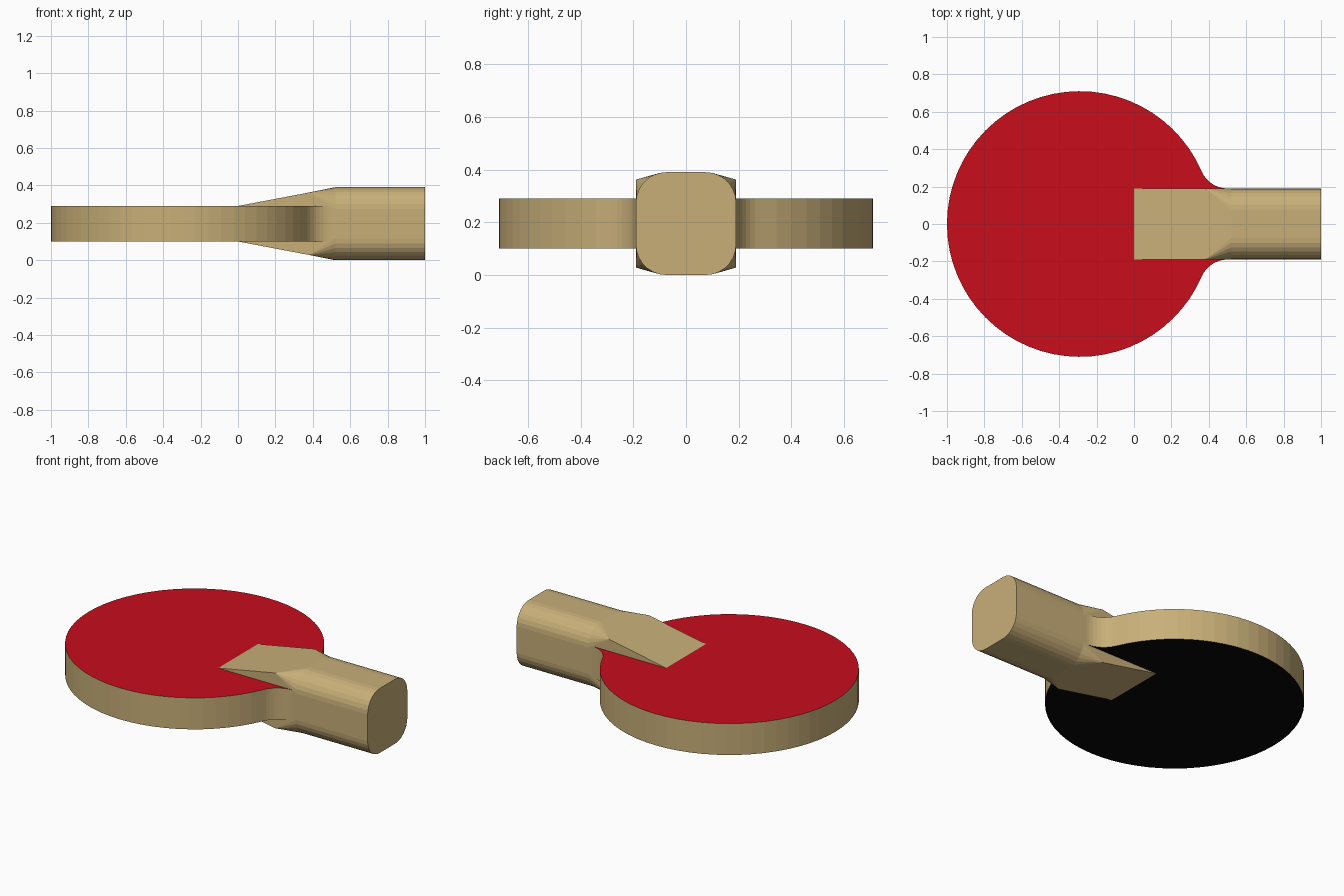
import bpy, bmesh, math

if "Cube" in bpy.data.objects:
    bpy.data.objects.remove(bpy.data.objects["Cube"])


def material(name, color):
    m = bpy.data.materials.new(name)
    m.diffuse_color = color
    m.use_nodes = True
    m.node_tree.nodes["Principled BSDF"].inputs["Base Color"].default_value = m.diffuse_color
    return m


wood = material("wood", (0.58, 0.43, 0.19, 1))
red = material("red_rubber", (0.58, 0.004, 0.012, 1))
black = material("black_rubber", (0.002, 0.002, 0.002, 1))


def finish(bm, name, mats):
    bmesh.ops.recalc_face_normals(bm, faces=bm.faces[:])
    me = bpy.data.meshes.new(name)
    bm.to_mesh(me)
    bm.free()
    for m in mats:
        me.materials.append(m)
    ob = bpy.data.objects.new(name, me)
    bpy.context.collection.objects.link(ob)
    return ob


# Blade: disc outline with concave fillets running into the neck
W, R, CX, FX, FR = 0.19, 0.71, -0.29, 0.50, 0.15
FY = W + FR
tangent = math.atan2(FY, FX - CX)
half = [(FX, W)]
for i in range(1, 8):
    start, end = -math.pi / 2, tangent - math.pi
    a = start + (end - start) * i / 8
    half.append((FX + FR * math.cos(a), FY + FR * math.sin(a)))
for i in range(29):
    a = tangent + (math.pi - tangent) * i / 28
    half.append((CX + R * math.cos(a), R * math.sin(a)))
outline = half + [(x, -y) for x, y in reversed(half[:-1])]

bm = bmesh.new()
low = [bm.verts.new((x, y, 0.10)) for x, y in outline]
high = [bm.verts.new((x, y, 0.29)) for x, y in outline]
n = len(outline)
for i in range(n):
    j = (i + 1) % n
    bm.faces.new((low[i], low[j], high[j], high[i]))
bm.faces.new(high).material_index = 1
bm.faces.new(low[::-1]).material_index = 2
finish(bm, "blade", [wood, red, black])

# Handle: rounded bar whose corners fan into a sharp-edged wedge
H, ZC, CR, SEG = 0.195, 0.195, 0.115, 7
signs = [(1, 1), (-1, 1), (-1, -1), (1, -1)]
bm = bmesh.new()


def rect(x, h):
    return [bm.verts.new((x, sy * W, ZC + sz * h)) for sy, sz in signs]


def rounded(x):
    corners = []
    for k, (sy, sz) in enumerate(signs):
        arc = []
        for i in range(SEG + 1):
            a = math.pi / 2 * (k + i / SEG)
            arc.append(bm.verts.new((x, sy * (W - CR) + CR * math.cos(a),
                                     ZC + sz * (H - CR) + CR * math.sin(a))))
        corners.append(arc)
    return corners


tip, shoulder = rect(0.0, 0.095), rect(0.38, 0.167)
neck, butt = rounded(0.52), rounded(1.0)
for k in range(4):
    m = (k + 1) % 4
    # Flat wedge sides and the flats continuing to the bar
    bm.faces.new((tip[k], tip[m], shoulder[m], shoulder[k]))
    bm.faces.new((shoulder[k], shoulder[m], neck[m][0], neck[k][-1]))
    # Corner fan
    for i in range(SEG):
        bm.faces.new((shoulder[k], neck[k][i + 1], neck[k][i]))
ring_a, ring_b = sum(neck, []), sum(butt, [])
for i in range(len(ring_a)):
    j = (i + 1) % len(ring_a)
    bm.faces.new((ring_a[i], ring_a[j], ring_b[j], ring_b[i]))
bm.faces.new(ring_b)
bm.faces.new(tip[::-1])
finish(bm, "handle", [wood])
